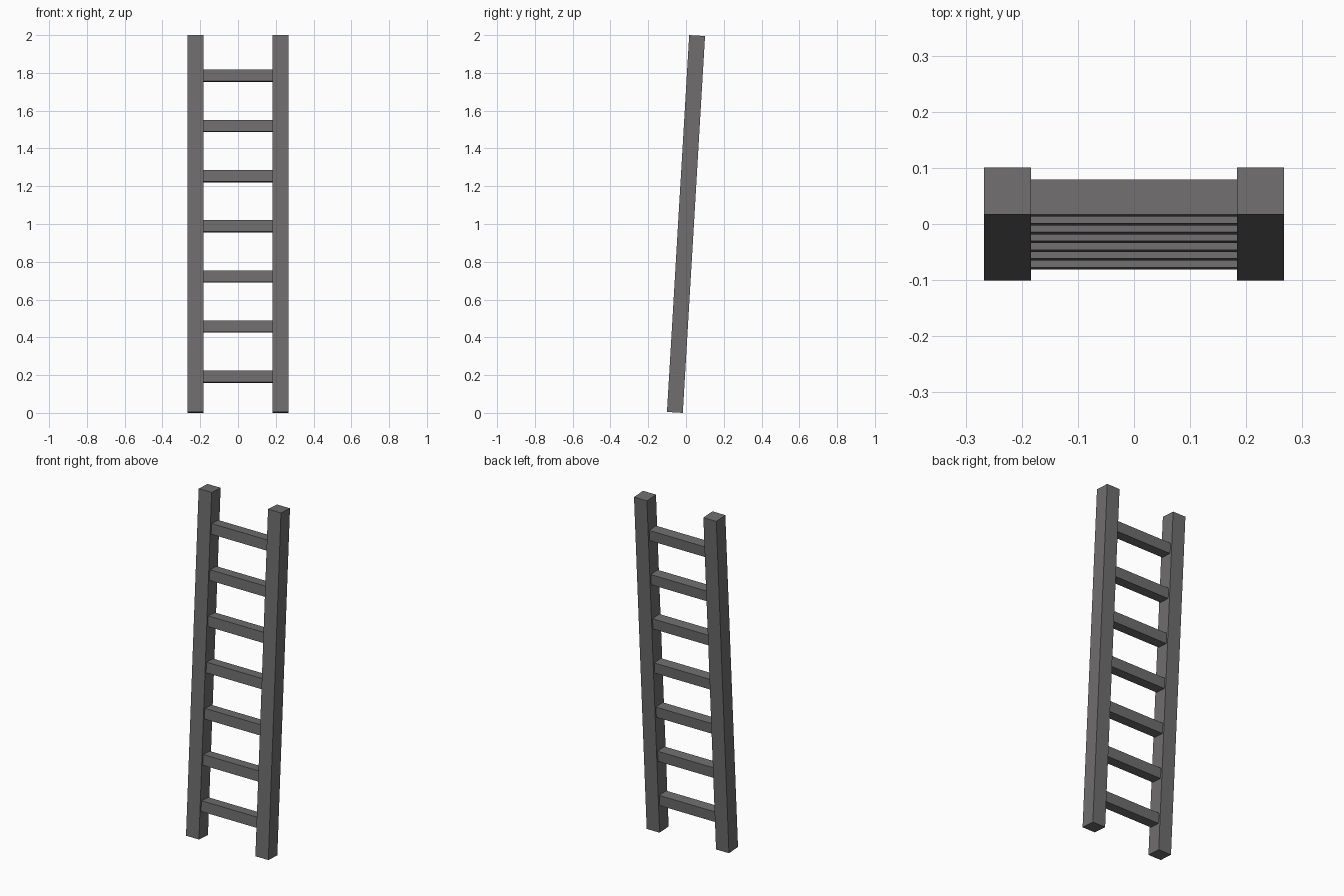
import bpy
import math
from mathutils import Matrix, Vector

if "Cube" in bpy.data.objects:
    bpy.data.objects.remove(bpy.data.objects["Cube"])

TILT = math.radians(-3.375)          # ladder leans back towards +y
LEAN = Matrix.Translation((0, 0, 1)) @ Matrix.Rotation(TILT, 4, 'X')

grey = bpy.data.materials.new("dark_grey")
grey.diffuse_color = (0.16, 0.155, 0.155, 1)
grey.use_nodes = True
grey.node_tree.nodes["Principled BSDF"].inputs["Base Color"].default_value = grey.diffuse_color


def beam(name, centre, size):
    """Box placed in the ladder's own leaning frame."""
    bpy.ops.mesh.primitive_cube_add(size=1)
    ob = bpy.context.object
    ob.name = name
    ob.data.transform(LEAN @ Matrix.Translation(Vector(centre)) @ Matrix.Diagonal((*size, 1)))
    ob.data.materials.append(grey)


# Side rails
for side, x in (("left", -0.2255), ("right", 0.2255)):
    beam(side + "_rail", (x, 0, 0), (0.084, 0.084, 1.9985))

# Rungs between the rails
for i in range(7):
    beam(f"rung_{i + 1}", (0, 0, -0.012 + (i - 3) * 0.266), (0.368, 0.063, 0.0615))
